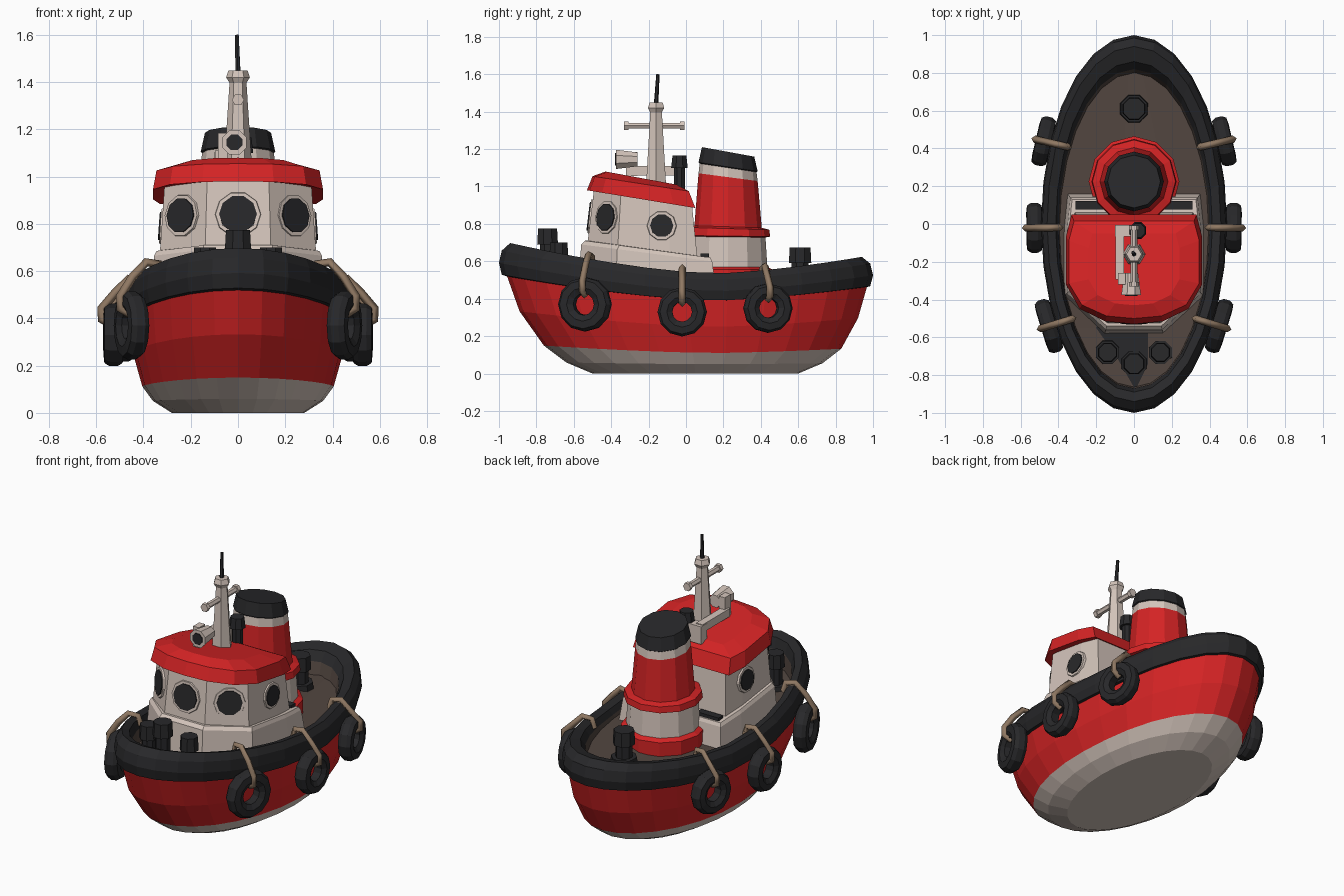
import bpy, bmesh, math
from mathutils import Vector, Matrix
from mathutils.bvhtree import BVHTree

if "Cube" in bpy.data.objects:
    bpy.data.objects.remove(bpy.data.objects["Cube"])


def material(name, rgb):
    m = bpy.data.materials.new(name)
    m.use_nodes = True
    m.diffuse_color = (*rgb, 1)
    m.node_tree.nodes["Principled BSDF"].inputs["Base Color"].default_value = (*rgb, 1)
    return m


RED = material("red paint", (0.66, 0.017, 0.018))
BLACK = material("black rubber", (0.021, 0.021, 0.023))
CREAM = material("cream paint", (0.66, 0.56, 0.50))
BROWN = material("deck brown", (0.084, 0.061, 0.051))
ROPE = material("rope tan", (0.28, 0.19, 0.125))


def finish(name, bm, mats):
    bmesh.ops.recalc_face_normals(bm, faces=bm.faces)
    me = bpy.data.meshes.new(name)
    bm.to_mesh(me)
    bm.free()
    for m in mats:
        me.materials.append(m)
    ob = bpy.data.objects.new(name, me)
    bpy.context.collection.objects.link(ob)
    return ob


def loft(name, rings, band_mats, cap_mats):
    """Skin closed rings; one material per band, plus bottom and top caps."""
    mats = list(dict.fromkeys(band_mats + cap_mats))
    bm = bmesh.new()
    loops = [[bm.verts.new(p) for p in r] for r in rings]
    n = len(loops[0])
    for a, b, m in zip(loops, loops[1:], band_mats):
        for i in range(n):
            j = (i + 1) % n
            bm.faces.new((a[i], a[j], b[j], b[i])).material_index = mats.index(m)
    for loop, m in zip((loops[0], loops[-1]), cap_mats):
        bm.faces.new(loop).material_index = mats.index(m)
    return finish(name, bm, mats)


def rod(name, p0, p1, r0, r1, mat, n=8):
    """Tapered cylinder between two points."""
    p0, p1 = Vector(p0), Vector(p1)
    d = p1 - p0
    mx = Matrix.Translation((p0 + p1) / 2) @ d.to_track_quat('Z', 'Y').to_matrix().to_4x4()
    bm = bmesh.new()
    bmesh.ops.create_cone(bm, cap_ends=True, segments=n, radius1=r0, radius2=r1,
                          depth=d.length, matrix=mx @ Matrix.Rotation(math.pi / n, 4, 'Z'))
    return finish(name, bm, [mat])


def box(name, centre, size, mat):
    bm = bmesh.new()
    bmesh.ops.create_cube(bm, size=1, matrix=Matrix.Translation(centre) @ Matrix.Diagonal((*size, 1)))
    return finish(name, bm, [mat])


def sheer(y):
    t = y - 0.15
    return 0.15 * (-t / 1.1) ** 1.5 if t < 0 else 0.09 * (t / 0.85) ** 1.5


def oval(y0, y1, hw, z, rise, n=28):
    pts = []
    for i in range(n):
        a = math.tau * i / n
        y = (y0 + y1) / 2 + (y1 - y0) / 2 * math.sin(a)
        pts.append((hw * math.cos(a), y, z + rise * sheer(y)))
    return pts


# Hull, rubber rail, bulwark and deck
loft("hull", [
    oval(-0.50, 0.60, 0.28, 0.0, 0),
    oval(-0.64, 0.73, 0.36, 0.05, 0.1),
    oval(-0.76, 0.83, 0.405, 0.11, 0.35),
    oval(-0.89, 0.92, 0.445, 0.25, 0.6),
    oval(-0.96, 0.97, 0.46, 0.40, 0.85),
], [CREAM, CREAM, RED, RED], [CREAM, BROWN])
loft("rail_and_deck", [
    oval(-0.95, 0.96, 0.45, 0.39, 0.85),
    oval(-0.985, 0.985, 0.478, 0.39, 0.88),
    oval(-1.0, 1.0, 0.492, 0.44, 0.95),
    oval(-0.985, 0.985, 0.485, 0.50, 1.0),
    oval(-0.94, 0.94, 0.46, 0.535, 1.1),
    oval(-0.89, 0.86, 0.415, 0.525, 1.1),
    oval(-0.87, 0.82, 0.40, 0.49, 0.9),
    oval(-0.86, 0.80, 0.395, 0.47, 0),
], [BLACK] * 6 + [BROWN], [BLACK, BROWN])


# Wheelhouse: rounded-front plan, scaled per level and tilted fore to aft
def plan(half, y0, y1, hw, zf, zb):
    full = half + [(-x, v) for x, v in reversed(half) if x > 0]
    return [(x * hw, y0 + (v + 1) / 2 * (y1 - y0), zf + (v + 1) / 2 * (zb - zf)) for x, v in full]


HOUSE = [(0.42, -1), (1, -0.45), (1, 0.5), (0.95, 1)]
ROOF = [(0, -1), (0.42, -0.95), (0.8, -0.72), (1, -0.28), (1, 0.6), (0.92, 1)]
cabin = loft("wheelhouse", [
    plan(HOUSE, -0.58, 0.16, 0.37, 0.46, 0.46),
    plan(HOUSE, -0.56, 0.14, 0.355, 0.69, 0.60),
    plan(HOUSE, -0.54, 0.13, 0.345, 0.71, 0.62),
    plan(HOUSE, -0.525, 0.06, 0.33, 0.71, 0.63),
    plan(HOUSE, -0.49, 0.03, 0.31, 1.0, 0.92),
], [CREAM] * 4, [CREAM, CREAM])
loft("wheelhouse_roof", [
    plan(ROOF, -0.49, 0.02, 0.31, 0.98, 0.90),
    plan(ROOF, -0.53, 0.05, 0.36, 0.98, 0.885),
    plan(ROOF, -0.50, 0.015, 0.345, 1.055, 0.975),
    plan(ROOF, -0.43, -0.05, 0.24, 1.08, 1.01),
], [RED] * 3, [RED, RED])
for s, side in ((1, "left"), (-1, "right")):
    box("ledge_hatch_" + side, (s * 0.235, 0.10, 0.632), (0.15, 0.045, 0.02), BLACK)

# Round windows set on the wheelhouse faces
tree = BVHTree.FromPolygons([v.co for v in cabin.data.vertices],
                            [p.vertices[:] for p in cabin.data.polygons])
WINDOWS = [("front", (0, -2, 0.84), (0, 1, 0), 0.08)]
for s, side in ((1, "left"), (-1, "right")):
    WINDOWS.append(("corner_" + side, (s * 0.237, -2, 0.835), (0, 1, 0), 0.074))
    WINDOWS.append(("side_" + side, (s * 2, -0.13, 0.79), (-s, 0, 0), 0.062))
for name, start, ray, r in WINDOWS:
    hit, nor, _, _ = tree.ray_cast(Vector(start), Vector(ray))
    if nor.dot(Vector(ray)) > 0:
        nor = -nor
    rod("window_frame_" + name, hit - nor * 0.01, hit + nor * 0.008, r + 0.02, r + 0.015, CREAM, 10)
    rod("window_" + name, hit, hit + nor * 0.014, r, r, BLACK, 10)

# Funnel with raked top
FUNNEL = [(0.46, 0.24, RED), (0.555, 0.24, RED), (0.57, 0.21, CREAM), (0.73, 0.20, RED),
          (0.735, 0.225, RED), (0.775, 0.22, RED), (0.785, 0.18, RED), (1.05, 0.158, CREAM),
          (1.10, 0.152, BLACK), (1.105, 0.158, BLACK), (1.185, 0.14, BLACK)]
rings = []
for z, r, _ in FUNNEL:
    tilt = 0.18 * max(0, (z - 0.7) / 0.48)
    rings.append([(r * math.cos(a), 0.225 + r * math.sin(a), z - tilt * r * math.sin(a))
                  for a in (math.tau * i / 12 for i in range(12))])
loft("funnel", rings, [f[2] for f in FUNNEL[:-1]], [RED, BLACK])

# Mast, crossbar and antenna
M = -0.16
rod("mast", (0, M, 1.0), (0, M, 1.41), 0.062, 0.035, CREAM, 6)
rod("mast_collar", (0, M, 1.395), (0, M, 1.42), 0.035, 0.05, CREAM, 6)
rod("mast_cap", (0, M, 1.42), (0, M, 1.45), 0.05, 0.04, CREAM, 6)
rod("antenna", (0, M, 1.44), (-0.005, M + 0.01, 1.6), 0.012, 0.009, BLACK, 6)
rod("crossbar", (0, -0.32, 1.325), (0, -0.01, 1.325), 0.018, 0.018, CREAM, 6)
for y, side in ((-0.32, "front"), (-0.02, "back")):
    rod("crossbar_end_" + side, (0, y - 0.012, 1.325), (0, y + 0.012, 1.325), 0.026, 0.026, CREAM, 6)

# Searchlight on its bracket, and the horn pipe behind
rod("searchlight", (-0.015, -0.375, 1.145), (-0.015, -0.26, 1.145), 0.056, 0.04, CREAM)
rod("searchlight_lens", (-0.015, -0.38, 1.145), (-0.015, -0.37, 1.145), 0.036, 0.036, BLACK)
box("searchlight_stand", (-0.065, -0.29, 1.12), (0.04, 0.06, 0.13), CREAM)
box("searchlight_arm", (-0.075, -0.16, 1.085), (0.045, 0.27, 0.05), CREAM)
box("bracket_foot", (-0.05, -0.035, 1.05), (0.10, 0.06, 0.11), CREAM)
rod("horn_pipe", (0.02, -0.035, 0.97), (0.02, -0.035, 1.1), 0.032, 0.032, BLACK)
rod("horn_mouth", (0.02, -0.035, 1.1), (0.02, -0.035, 1.165), 0.048, 0.04, BLACK)

# Bollards
for name, x, y, r, top in (("bow_centre", 0, -0.74, 0.045, 0.775), ("bow_left", 0.14, -0.68, 0.04, 0.70),
                           ("bow_right", -0.14, -0.68, 0.04, 0.70), ("stern", 0, 0.61, 0.05, 0.675)):
    rod("bollard_post_" + name, (x, y, 0.46), (x, y, top - 0.08), r, r, BLACK)
    rod("bollard_head_" + name, (x, y, top - 0.085), (x, y, top), r + 0.015, r + 0.01, BLACK)
    rod("bollard_foot_" + name, (x, y, 0.46), (x, y, 0.51), r + 0.03, r + 0.025, BLACK)


# Tyre fenders hung on ropes along both sides
def tyre(name, mx, R):
    prof = [(0.4, 0.6), (0.62, 1), (0.9, 0.9), (1, 0.4), (1, -0.4), (0.9, -0.9), (0.62, -1), (0.4, -0.6)]
    bm = bmesh.new()
    n = 12
    loops = [[bm.verts.new(mx @ Vector((0.043 * h, R * q * math.cos(a), R * q * math.sin(a))))
              for q, h in prof] for a in (math.tau * i / n for i in range(n))]
    for i in range(n):
        a, b = loops[i], loops[(i + 1) % n]
        for k in range(len(prof)):
            j = (k + 1) % len(prof)
            bm.faces.new((a[k], a[j], b[j], b[k]))
    return finish(name, bm, [BLACK])


def rope(name, pts):
    cu = bpy.data.curves.new(name, 'CURVE')
    cu.dimensions = '3D'
    cu.bevel_depth = 0.019
    cu.bevel_resolution = 0
    cu.use_fill_caps = True
    sp = cu.splines.new('POLY')
    sp.points.add(len(pts) - 1)
    for p, co in zip(sp.points, pts):
        p.co = (*co, 1)
    cu.materials.append(ROPE)
    bpy.context.collection.objects.link(bpy.data.objects.new(name, cu))


for s, side in ((1, "left"), (-1, "right")):
    for y, z, R, place in ((-0.53, 0.37, 0.145, "front"), (-0.02, 0.33, 0.132, "middle"),
                           (0.43, 0.35, 0.132, "back")):
        x = s * 0.492 * math.sqrt(1 - y * y)
        out = Vector((x / 0.242, y, 0)).normalized()
        mx = Matrix.Translation(Vector((x, y, z)) + out * 0.035) @ \
            Matrix.Rotation(math.atan2(out.y, out.x), 4, 'Z')
        tyre(f"tyre_{place}_{side}", mx, R)
        top = 0.545 + 1.1 * sheer(y)
        path = [(-0.10, top - 0.05), (-0.085, top + 0.005), (-0.03, top + 0.012), (0.03, top - 0.05),
                (0.085, z + R * 0.85), (0.085, z + R * 0.5), (0.04, z + R * 0.33)]
        rope(f"rope_{place}_{side}", [Vector((x, y, 0)) + out * d + Vector((0, 0, h)) for d, h in path])
